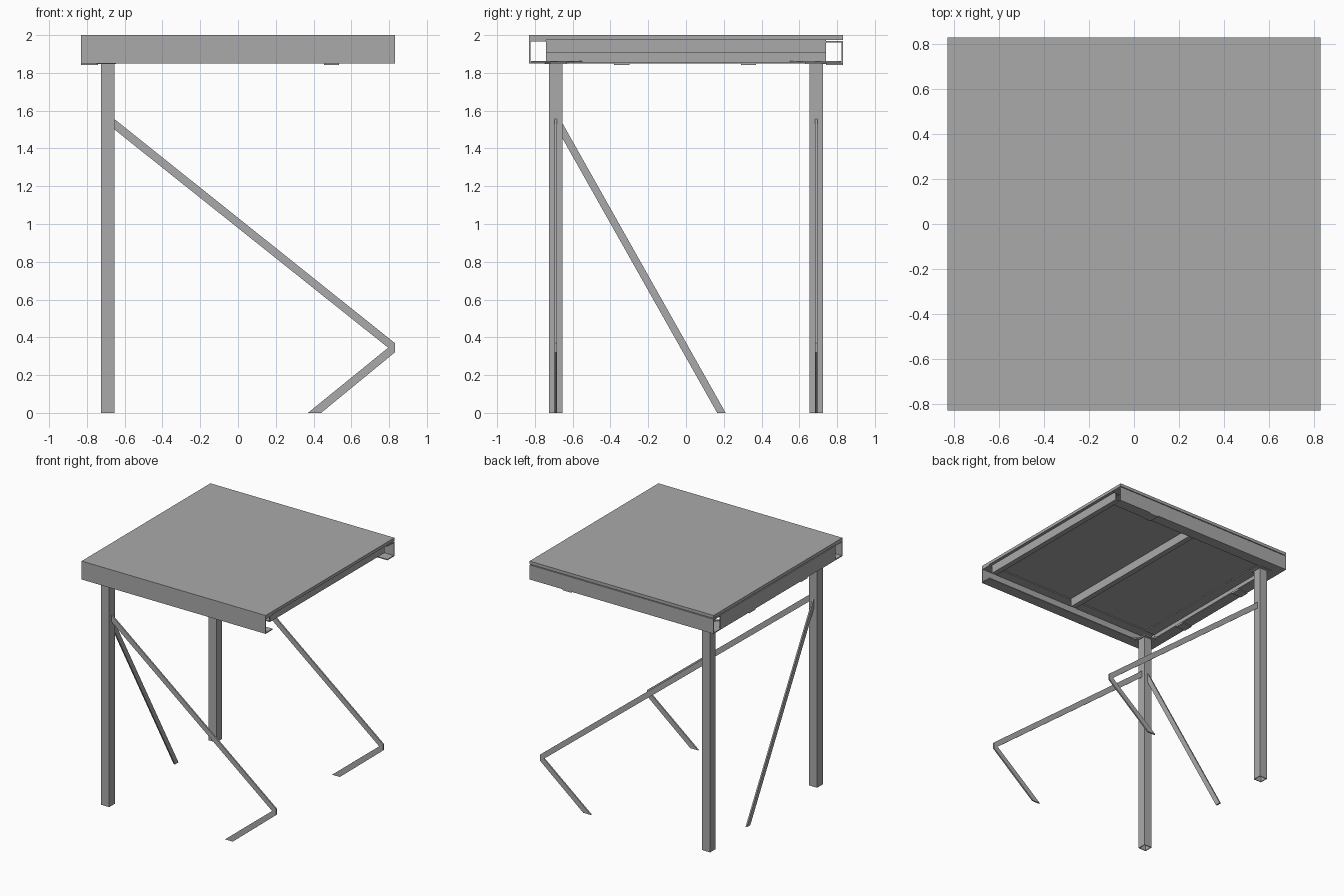
import bpy
import bmesh
from mathutils import Vector

if "Cube" in bpy.data.objects:
    bpy.data.objects.remove(bpy.data.objects["Cube"], do_unlink=True)

# Single steel grey material
steel = bpy.data.materials.new("steel_grey")
steel.use_nodes = True
grey = (0.4, 0.4, 0.4, 1)
steel.diffuse_color = grey
steel.node_tree.nodes["Principled BSDF"].inputs["Base Color"].default_value = grey


def extrude_profile(name, points, offset):
    """Extrude a closed planar profile along an offset vector."""
    bm = bmesh.new()
    face = bm.faces.new([bm.verts.new(p) for p in points])
    moved = bmesh.ops.extrude_face_region(bm, geom=[face])["geom"]
    verts = [v for v in moved if isinstance(v, bmesh.types.BMVert)]
    bmesh.ops.translate(bm, verts=verts, vec=Vector(offset))
    bmesh.ops.recalc_face_normals(bm, faces=bm.faces)
    mesh = bpy.data.meshes.new(name)
    bm.to_mesh(mesh)
    bm.free()
    mesh.materials.append(steel)
    obj = bpy.data.objects.new(name, mesh)
    bpy.context.collection.objects.link(obj)
    return obj


def box(name, x, y, z):
    points = [(x[0], y[0], z[0]), (x[1], y[0], z[0]),
              (x[1], y[1], z[0]), (x[0], y[1], z[0])]
    return extrude_profile(name, points, (0, 0, z[1] - z[0]))


def channel(name, axis, web, depth, z, span):
    """C channel along an axis; depth is the signed flange reach from the web."""
    t = 0.008
    s = t if depth > 0 else -t
    low, high = z
    section = [(web, low), (web + depth, low), (web + depth, low + t),
               (web + s, low + t), (web + s, high - t),
               (web + depth, high - t), (web + depth, high), (web, high)]
    length = span[1] - span[0]
    if axis == "x":
        return extrude_profile(name, [(span[0], a, b) for a, b in section], (length, 0, 0))
    return extrude_profile(name, [(a, span[0], b) for a, b in section], (0, length, 0))


HALF = 0.83
INNER = 0.74
POST = 0.69
BASE = 1.85
DECK = 1.975

# Deck and perimeter channels
box("deck", (-HALF, HALF), (-HALF, HALF), (DECK, 2))
channel("front_beam", "x", -HALF, 0.09, (BASE, DECK), (-HALF, HALF))
channel("back_beam", "x", HALF, -0.09, (BASE, DECK - 0.006), (-HALF, HALF))
channel("right_beam", "y", -HALF, 0.09, (BASE, DECK - 0.006), (-INNER, INNER))

# Shallow joists under the deck
for name, x in (("left_joist", 0.805), ("middle_joist", 0.01)):
    channel(name, "y", x, -0.045, (1.905, DECK), (-INNER, INNER))

# Mounting tabs below the beams
for y in (-0.34, 0.33):
    box("right_beam_tab", (-HALF, -INNER), (y - 0.04, y + 0.04), (1.842, BASE))
box("back_beam_tab", (0.455, 0.535), (INNER, HALF), (1.842, BASE))

for side, label in ((-1, "front"), (1, "back")):
    y = side * POST

    # Open square tube post
    outer, inner = 0.036, 0.03
    tube = box(label + "_post", (-POST - outer, -POST + outer), (y - outer, y + outer), (0, BASE))
    bore = box(label + "_post_bore", (-POST - inner, -POST + inner), (y - inner, y + inner), (-0.1, 1.83))
    bore.hide_render = True
    bore.hide_viewport = True
    cut = tube.modifiers.new("bore", "BOOLEAN")
    cut.operation = "DIFFERENCE"
    cut.solver = "EXACT"
    cut.object = bore

    # Post cap and diagonal corner strap
    box(label + "_post_cap", (-0.75, -0.645), (y - 0.06, y + 0.06), (1.846, 1.858))
    strap = [(-0.82, side * 0.56, 1.852), (-0.81, side * 0.55, 1.852),
             (-0.55, side * 0.81, 1.852), (-0.56, side * 0.82, 1.852)]
    extrude_profile(label + "_corner_strap", strap, (0, 0, 0.012))

    # Long diagonal brace with a returning foot
    brace = [(-0.66, 1.56), (0.83, 0.37), (0.83, 0.32), (0.44, 0),
             (0.37, 0), (0.795, 0.345), (-0.66, 1.505)]
    extrude_profile(label + "_brace", [(x, y - 0.006, z) for x, z in brace], (0, 0.012, 0))

# Side brace on the front post
side_brace = [(-0.655, 1.535), (0.21, 0), (0.165, 0), (-0.655, 1.455)]
extrude_profile("side_brace", [(-POST - 0.006, y, z) for y, z in side_brace], (0.012, 0, 0))
